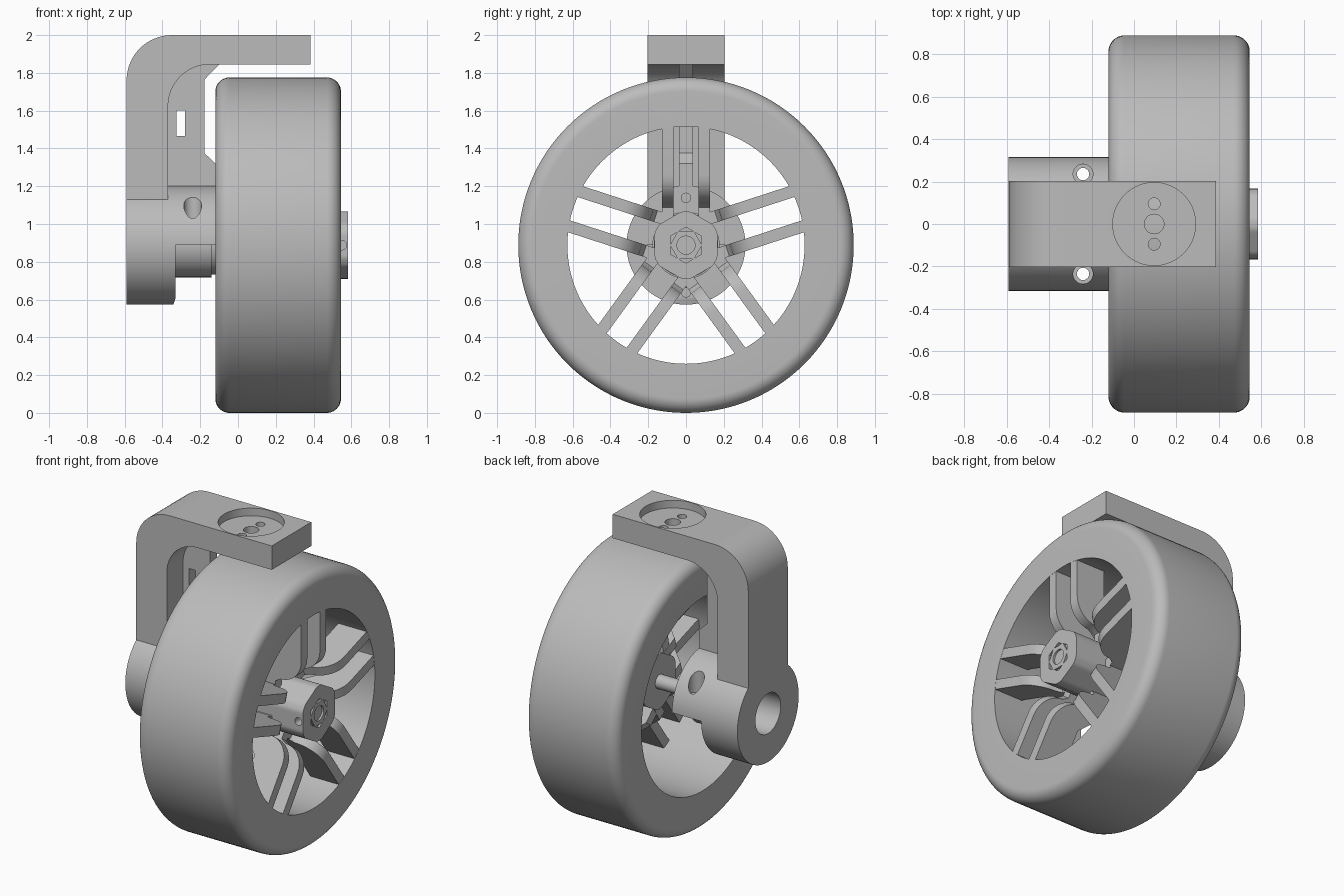
import bpy, bmesh
from math import sin, cos, pi, radians
from mathutils import Matrix, Vector

if "Cube" in bpy.data.objects:
    bpy.data.objects.remove(bpy.data.objects["Cube"])

AXLE = 0.888  # height of the wheel axis

grey = bpy.data.materials.new("light_grey")
grey.use_nodes = True
grey.diffuse_color = (0.5, 0.5, 0.5, 1)
grey.node_tree.nodes["Principled BSDF"].inputs["Base Color"].default_value = (0.5, 0.5, 0.5, 1)


def arc(cx, cy, r, start, end, steps=10):
    angles = [radians(start + (end - start) * i / steps) for i in range(steps + 1)]
    return [(cx + r * cos(a), cy + r * sin(a)) for a in angles]


def finish(name, bm):
    bmesh.ops.recalc_face_normals(bm, faces=bm.faces)
    mesh = bpy.data.meshes.new(name)
    bm.to_mesh(mesh)
    bm.free()
    mesh.materials.append(grey)
    obj = bpy.data.objects.new(name, mesh)
    bpy.context.collection.objects.link(obj)
    return obj


def prism(name, points, low, high, place):
    """Extrude a closed outline; place(u, v, w) maps it into space."""
    bm = bmesh.new()
    a = [bm.verts.new(place(u, v, low)) for u, v in points]
    b = [bm.verts.new(place(u, v, high)) for u, v in points]
    bm.faces.new(a)
    bm.faces.new(b)
    for i in range(len(a)):
        j = (i + 1) % len(a)
        bm.faces.new((a[i], a[j], b[j], b[i]))
    return finish(name, bm)


def side(u, v, w):      # outline in x, z with depth along y
    return (u, w, v)


def axle(u, v, w):      # outline in y, z about the axle, depth along x
    return (w, u, v + AXLE)


def upright(u, v, w):   # outline in x, y with depth along z
    return (u, v, w)


def rod(name, r, low, high, place=axle, at=(0, 0), n=48):
    return prism(name, arc(*at, r, 0, 360, n)[:-1], low, high, place)


def box(name, x, y, z):
    return prism(name, [(x[0], z[0]), (x[1], z[0]), (x[1], z[1]), (x[0], z[1])], *y, side)


def lathe(name, profile, n=128):
    """Turn a closed (x, radius) profile about the axle."""
    bm = bmesh.new()
    rings = [[bm.verts.new((x, r * cos(2 * pi * i / n), AXLE + r * sin(2 * pi * i / n)))
              for x, r in profile] for i in range(n)]
    m = len(profile)
    for i in range(n):
        p, q = rings[i], rings[(i + 1) % n]
        for k in range(m):
            bm.faces.new((p[k], p[(k + 1) % m], q[(k + 1) % m], q[k]))
    return finish(name, bm)


def combine(obj, operation, tools):
    for tool in tools:
        mod = obj.modifiers.new(operation, "BOOLEAN")
        mod.operation, mod.solver, mod.object = operation, "EXACT", tool
    deps = bpy.context.evaluated_depsgraph_get()
    mesh = bpy.data.meshes.new_from_object(obj.evaluated_get(deps))
    obj.modifiers.clear()
    obj.data = mesh
    for tool in tools:
        bpy.data.objects.remove(tool)
    return obj


# Tyre with rounded shoulders and an open bore
tyre = lathe("tyre", [(-0.12, 0.628)] + arc(-0.045, 0.813, 0.075, 180, 90)
             + arc(0.47, 0.813, 0.075, 90, 0) + [(0.545, 0.628)])

# Five pairs of spokes, dished towards the hub
spoke_profile = ([(0.65, 0.544)] + arc(0.37, 0.394, 0.15, 90, 180, 8)
                 + [(0.2, 0.36), (0.08, 0.36), (0.08, 0.2), (0.25, 0.22), (0.36, 0.34), (0.65, 0.34)])
for pair in range(5):
    spin = Matrix.Rotation(radians(72 * pair), 3, "X")
    for sign in (-1, 1):
        prism(f"spoke_{pair + 1}_{'left' if sign > 0 else 'right'}", spoke_profile,
              sign * 0.065, sign * 0.128,
              lambda r, x, y: spin @ Vector((x, y, r)) + Vector((0, 0, AXLE)))

# Hub with rounded six-sided head, hexagonal recess and axle hole
def hub_radius(a):
    return min(0.178, 0.166 / cos((a + pi / 6) % (pi / 3) - pi / 6))


steps = [2 * pi * i / 96 for i in range(96)]
hub = prism("hub", [(hub_radius(a) * cos(a), hub_radius(a) * sin(a)) for a in steps],
            0.19, 0.583, axle)
combine(hub, "DIFFERENCE", [
    prism("hex_cutter", arc(0, 0, 0.095, 30, 390, 6)[:-1], 0.57, 0.7, axle),
    rod("screw_cutter", 0.025, -0.3, -0.1, side, (0.55, AXLE), 24)])
nut = combine(rod("axle_nut", 0.085, 0.5, 0.583, n=6), "DIFFERENCE",
              [rod("nut_cutter", 0.048, 0.54, 0.7)])
rod("axle_shaft", 0.045, -0.15, 0.56)

# Motor housing: full ring at the outside, upper half shell near the wheel
housing = rod("motor_housing", 0.315, -0.59, -0.12, n=96)
cutters = [
    prism("lower_cutter", [(-0.365, 0.5), (-0.33, 0.61), (-0.33, AXLE), (0, AXLE), (0, 0.5)],
          -0.5, 0.5, side),
    rod("end_hole_cutter", 0.13, -0.7, -0.42),
    rod("motor_bore_cutter", 0.175, -0.4, 0),
    rod("face_hole_cutter", 0.025, -0.2, 0, at=(0, 0.25), n=24),
    rod("low_face_hole_cutter", 0.025, -0.4, -0.2, at=(0, -0.25), n=24)]
for y in (-0.235, 0.235):
    cutters += [rod("bolt_cutter", 0.029, 0.6, 1.3, upright, (-0.24, y), 24),
                rod("bolt_head_cutter", 0.047, 1.0, 1.3, upright, (-0.24, y), 24)]
combine(housing, "DIFFERENCE", cutters)

# Motor body with a small step at its nose
lathe("motor", [(-0.405, 0.02), (-0.405, 0.17), (-0.14, 0.17), (-0.14, 0.155),
                (-0.12, 0.155), (-0.12, 0.02)], 64)

# Bent bracket arm with mounting recess and bolt holes
arm = prism("bracket_arm", [(-0.59, 1.05)] + arc(-0.35, 1.76, 0.24, 180, 90, 16)
            + [(0.385, 2.0), (0.385, 1.845)] + arc(-0.15, 1.625, 0.22, 90, 180, 16)
            + [(-0.37, 1.05)], -0.203, 0.203, side)
combine(arm, "DIFFERENCE", [
    rod("motor_clearance_cutter", 0.2, -0.7, -0.2),
    rod("recess_cutter", 0.195, 1.95, 2.1, upright, (0.095, 0), 64),
    rod("centre_hole_cutter", 0.046, 1.7, 2.1, upright, (0.095, 0)),
    rod("front_hole_cutter", 0.028, 1.7, 2.1, upright, (0.095, -0.095), 24),
    rod("back_hole_cutter", 0.028, 1.7, 2.1, upright, (0.095, 0.095), 24)])

# Stiffening web inside the bend, with a slot
web = prism("bracket_web", [(-0.4, 1.12), (-0.12, 1.12), (-0.12, 1.32), (-0.177, 1.375),
                            (-0.177, 1.765), (-0.095, 1.85), (-0.4, 1.85)], -0.037, 0.037, side)
combine(web, "DIFFERENCE", [box("slot_cutter", (-0.325, -0.28), (-0.2, 0.2), (1.465, 1.6)),
                            rod("web_hole_cutter", 0.025, -0.2, 0, at=(0, 0.25), n=24)])

# Smooth the round surfaces and keep the edges crisp
for obj in bpy.context.scene.objects:
    obj.select_set(obj.type == "MESH")
bpy.context.view_layer.objects.active = tyre
bpy.ops.object.shade_smooth_by_angle(angle=radians(30))
